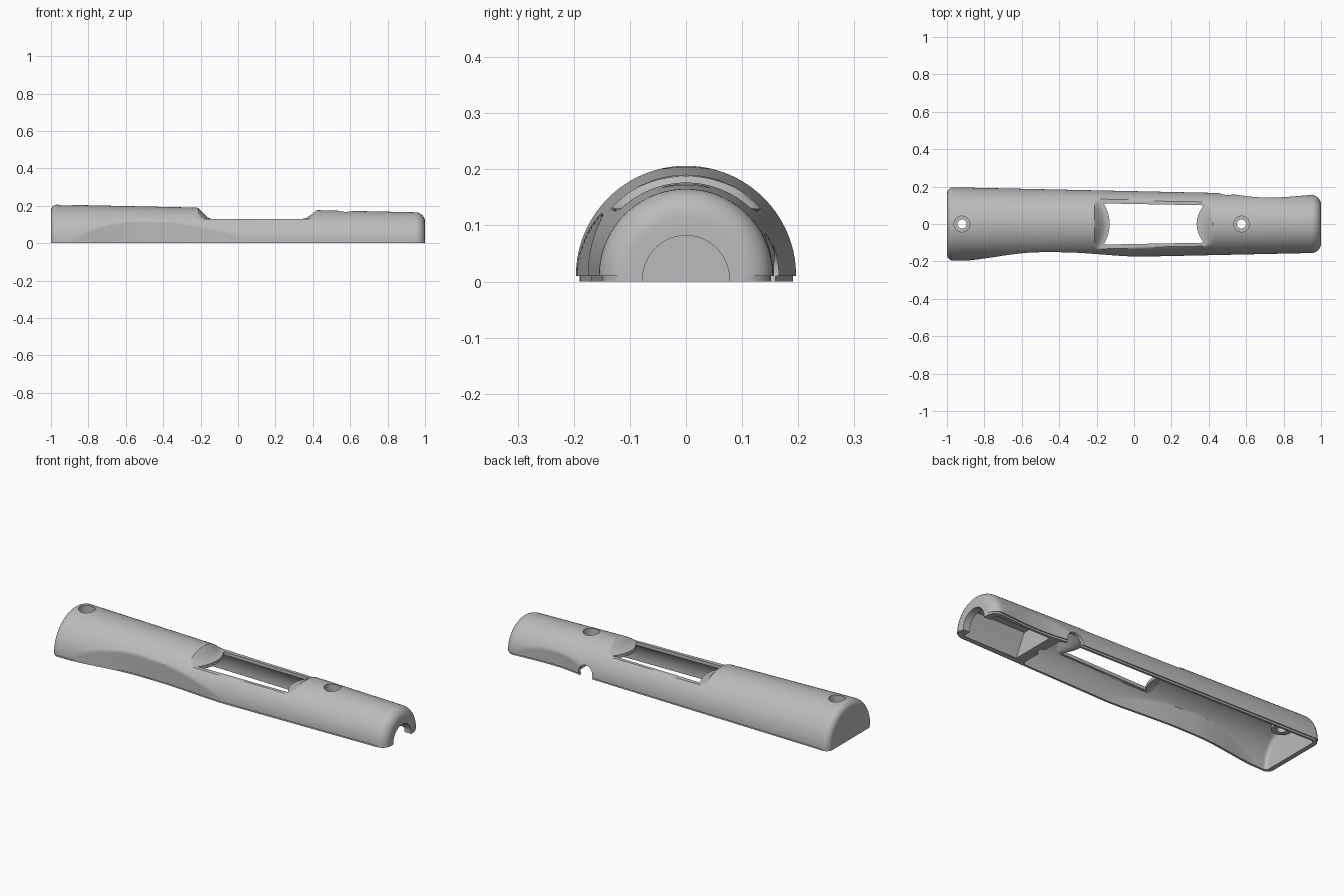
import bpy, bmesh, math
from mathutils import Vector

if "Cube" in bpy.data.objects:
    bpy.data.objects.remove(bpy.data.objects["Cube"], do_unlink=True)

grey = bpy.data.materials.new("light grey plastic")
grey.use_nodes = True
GREY = (0.5, 0.5, 0.5, 1)
grey.diffuse_color = GREY
grey.node_tree.nodes["Principled BSDF"].inputs["Base Color"].default_value = GREY

WALL, RIM = 0.018, 0.01


def smooth(a, b, x):
    t = min(max((x - a) / (b - a), 0), 1)
    return t * t * (3 - 2 * t)


def radius(x):
    return 0.1755 - 0.0215 * x


def round_end(d, r):
    # how much the section shrinks at distance d from a rounded end
    return 0 if d >= r else r - math.sqrt(max(r * r - (r - d) ** 2, 0))


def scoop_front(x):
    # thumb scoop in the front side
    return 0.2 - 0.049 * smooth(-0.98, -0.5, x) + 0.024 * smooth(-0.4, 0.06, x)


def scoop_back(x):
    return 0.178 - 0.036 * smooth(0.35, 0.7, x) + 0.015 * smooth(0.75, 1.0, x)


def top_limit(x, y):
    # lowered deck around the window, with curved shoulders at both ends
    left = 1 - smooth(-0.25, -0.14, x + 2.5 * y * y)
    right = smooth(0.345, 0.45, x - 2.5 * y * y)
    return 0.13 + 0.08 * left + 0.055 * right


def section(x, shrink, offset, lip):
    r = radius(x) - shrink - offset
    lo = -(scoop_front(x) - shrink - offset)
    hi = scoop_back(x) - shrink - offset if x > 0.3 else 1
    pts = []
    for i in range(65):
        a = math.pi * i / 64
        y = min(max(r * math.cos(a), lo), hi)
        z = min(RIM + r * math.sin(a), top_limit(x, y) - offset)
        pts.append((y, z))
    first, last = pts[0][0], pts[-1][0]
    if lip:
        start = [(first - 0.006, 0), (first - 0.006, RIM)]
        end = [(last + 0.006, RIM), (last + 0.006, 0)]
    else:
        start, end = [(first, -0.03)], [(last, -0.03)]
    return [Vector((x, y, z)) for y, z in start + pts + end]


def finish(name, bm):
    bmesh.ops.recalc_face_normals(bm, faces=bm.faces)
    me = bpy.data.meshes.new(name)
    bm.to_mesh(me)
    bm.free()
    me.materials.append(grey)
    ob = bpy.data.objects.new(name, me)
    bpy.context.collection.objects.link(ob)
    return ob


def loft(name, rings):
    bm = bmesh.new()
    rows = [[bm.verts.new(p) for p in ring] for ring in rings]
    for a, b in zip(rows, rows[1:]):
        for i in range(len(a)):
            j = (i + 1) % len(a)
            bm.faces.new((a[i], a[j], b[j], b[i]))
    bm.faces.new(rows[0])
    bm.faces.new(rows[-1])
    return finish(name, bm)


def body(name, x0, x1, r0, r1, offset, lip):
    xs = [x0 + (x1 - x0) * i / 170 for i in range(1, 170)]
    xs = [x for x in xs if x - x0 > r0 and x1 - x > r1]
    steps = [1 - math.cos(math.pi / 2 * k / 10) for k in range(11)]
    xs = [x0 + r0 * s for s in steps] + xs + [x1 - r1 * s for s in reversed(steps)]
    return loft(name, [section(x, round_end(x - x0, r0) + round_end(x1 - x, r1),
                               offset, lip) for x in xs])


def cylinder(name, r, z0, z1, x, y=0):
    ring = [(x + r * math.cos(k * math.tau / 40), y + r * math.sin(k * math.tau / 40))
            for k in range(40)]
    return loft(name, [[Vector((a, b, z)) for a, b in ring] for z in (z0, z1)])


def along_x(name, profile, x0, x1):
    return loft(name, [[Vector((x, y, z)) for y, z in profile] for x in (x0, x1)])


def combine(target, tool, operation="DIFFERENCE"):
    bpy.context.view_layer.objects.active = target
    mod = target.modifiers.new(tool.name, "BOOLEAN")
    mod.operation, mod.solver, mod.object = operation, "EXACT", tool
    bpy.ops.object.modifier_apply(modifier=mod.name)
    bpy.data.objects.remove(tool, do_unlink=True)


# outer half shell, hollowed out
shell = body("handle_shell", -1, 1, 0.035, 0.05, 0, True)
hollow = body("main_hollow", -0.975, 0.575, 0.02, 0.02, WALL, False)
combine(shell, hollow)

# screw bosses inside the shell
for x, r, z0, z1 in ((-0.92, 0.05, 0.125, 0.19), (0.575, 0.055, 0.08, 0.155)):
    combine(shell, cylinder("screw_boss", r, z0, z1, x), "UNION")

# faceted pocket and round cable opening at the narrow end
pocket = [(-0.13, -0.02), (-0.12, RIM), (-0.065, 0.115),
          (0.065, 0.115), (0.12, RIM), (0.13, -0.02)]
combine(shell, along_x("cable_pocket", pocket, 0.63, 0.96))
arch = [(0.077 * math.cos(k * math.tau / 48), 0.005 + 0.077 * math.sin(k * math.tau / 48))
        for k in range(48)]
combine(shell, along_x("cable_opening", arch, 0.94, 1.1))

# window with curved ends
outline = []
for i in range(13):
    y = -0.11 + 0.22 * i / 12
    outline.append((-0.13 - 2.7 * y * y, y))
for i in range(13):
    y = 0.1 - 0.2 * i / 12
    outline.append((0.335 + 3.8 * y * y, y))
combine(shell, loft("window_opening", [[Vector((x, y, z)) for x, y in outline]
                                       for z in (0.05, 0.3)]))

# countersunk screw holes
for x, floor in ((-0.92, 0.155), (0.575, 0.11)):
    combine(shell, cylinder("screw_head_recess", 0.042, floor, 0.3, x))
    combine(shell, cylinder("screw_hole", 0.024, -0.1, 0.3, x))

# round notch in the back rim
notch = [(0.5 + 0.045 * math.cos(k * math.tau / 40), 0.02 + 0.045 * math.sin(k * math.tau / 40))
         for k in range(40)]
combine(shell, loft("rim_notch", [[Vector((x, y, z)) for x, z in notch] for y in (0.09, 0.3)]))

bpy.ops.object.select_all(action="DESELECT")
shell.select_set(True)
bpy.context.view_layer.objects.active = shell
bpy.ops.object.shade_smooth_by_angle(angle=math.radians(30))
